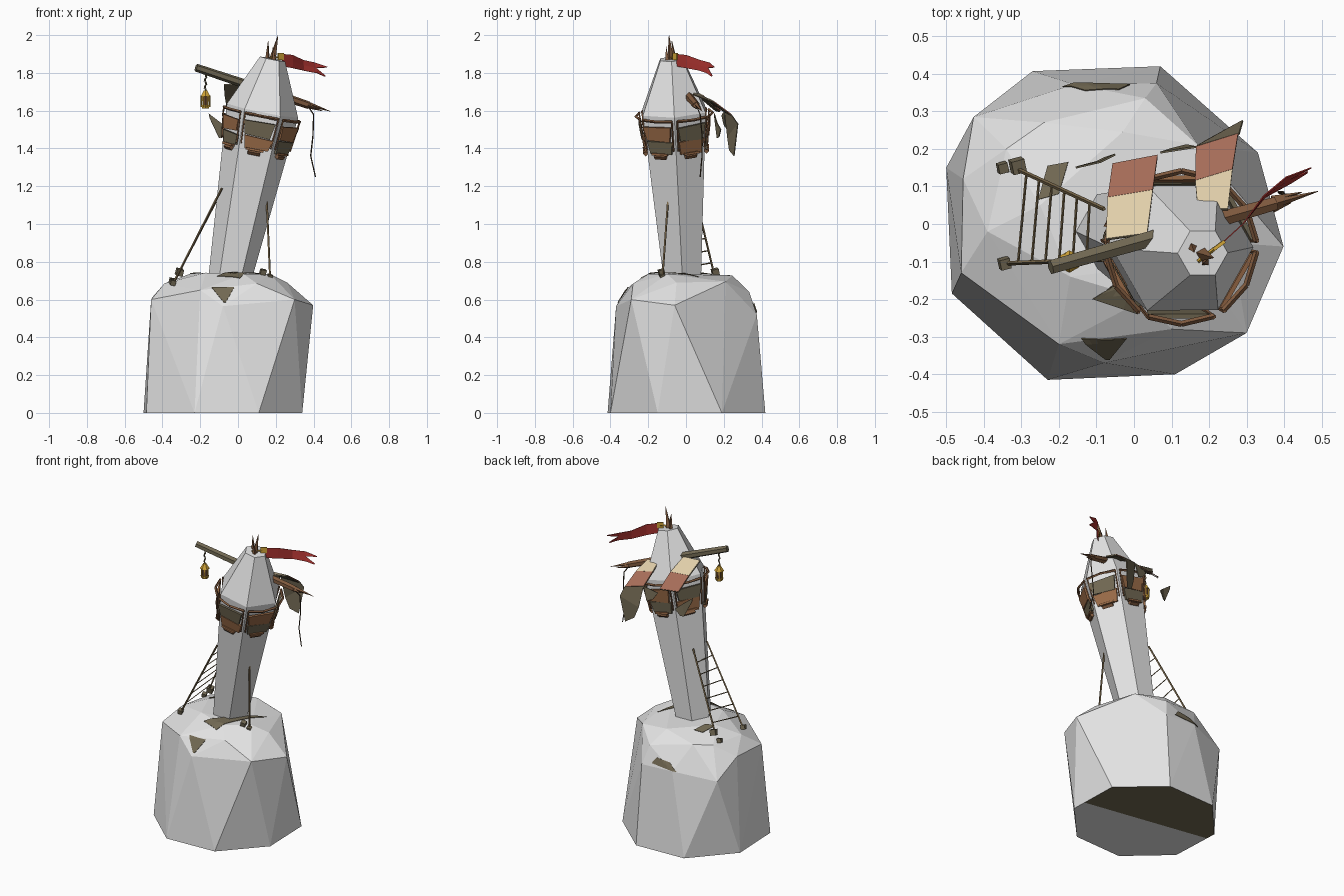
import bpy, bmesh, math, random
from mathutils import Vector, Matrix
from mathutils.bvhtree import BVHTree

random.seed(4)
if "Cube" in bpy.data.objects:
    bpy.data.objects.remove(bpy.data.objects["Cube"])


def material(name, r, g, b):
    m = bpy.data.materials.new(name)
    m.use_nodes = True
    m.diffuse_color = (r, g, b, 1)
    m.node_tree.nodes["Principled BSDF"].inputs["Base Color"].default_value = (r, g, b, 1)
    return m


STONE = material("pale stone", .78, .78, .78)
GREY = material("weathered wood", .17, .143, .088)
DARK = material("dark wood", .07, .045, .025)
BROWN = material("brown wood", .22, .105, .05)
PLANK = material("orange plank", .33, .15, .065)
CREAM = material("cream cloth", .75, .62, .40)
FADED = material("faded red cloth", .38, .15, .097)
RED = material("red flag", .4, .033, .029)
GOLD = material("gold", .65, .38, .04)
ROPE = material("rope brown", .21, .15, .075)


def finish(name, bm, mat, thick=0):
    bmesh.ops.recalc_face_normals(bm, faces=bm.faces)
    me = bpy.data.meshes.new(name)
    bm.to_mesh(me)
    bm.free()
    me.materials.append(mat)
    ob = bpy.data.objects.new(name, me)
    bpy.context.scene.collection.objects.link(ob)
    if thick:
        mod = ob.modifiers.new("thickness", 'SOLIDIFY')
        mod.thickness, mod.offset = thick, 0
    return ob


def sheet(name, rows, mat, thick=.005):
    """Strip of faces between successive rows of equal length."""
    bm = bmesh.new()
    grid = [[bm.verts.new(p) for p in row] for row in rows]
    for a, b in zip(grid, grid[1:]):
        for i in range(len(a) - 1):
            bm.faces.new((a[i], a[i + 1], b[i + 1], b[i]))
    return finish(name, bm, mat, thick)


def beam(name, a, b, r0, mat, r1=None, sides=4):
    """Tapered prism between two points."""
    a, b = Vector(a), Vector(b)
    d = b - a
    turn = d.to_track_quat('Z', 'Y').to_matrix().to_4x4()
    bm = bmesh.new()
    bmesh.ops.create_cone(bm, cap_ends=True, segments=sides, radius1=r0,
                          radius2=r0 if r1 is None else r1, depth=d.length,
                          matrix=Matrix.Translation((a + b) / 2) @ turn)
    return finish(name, bm, mat)


def block(name, c, size, mat):
    bm = bmesh.new()
    bmesh.ops.create_cube(bm, size=size, matrix=Matrix.Translation(c) @ Matrix.Rotation(.4, 4, (1, 1, 1)))
    return finish(name, bm, mat)


# Faceted rock: hull around a foot, a shoulder and a crown
foot = [(-.27, .407), (.07, .42), (.33, .19), (.34, -.15), (.11, -.4), (-.23, -.415), (-.485, -.185), (-.5, .15)]
shoulder = [(.398, -.06, .57), (.3, -.29, .6), (-.08, -.37, .565), (-.2, -.32, .65), (-.46, -.13, .6),
            (-.427, .285, .5), (-.455, .12, .61), (-.16, .372, .53), (.06, .375, .52), (.03, .335, .64)]
crown = [(-.39, -.02, .685), (-.34, .2, .685), (-.24, .27, .69), (-.25, .05, .738), (-.17, -.14, .742), (.03, -.2, .735),
         (.17, -.1, .735), (.26, -.05, .69), (.17, .21, .695), (-.03, .245, .728), (.1, -.28, .685)]
bm = bmesh.new()
for p in [(x, y, 0) for x, y in foot] + shoulder + crown:
    bm.verts.new(p)
bmesh.ops.convex_hull(bm, input=bm.verts[:])
bmesh.ops.delete(bm, geom=[v for v in bm.verts if not v.link_faces], context='VERTS')
bm.faces.ensure_lookup_table()
tree = BVHTree.FromBMesh(bm)
# Underside: dark on its back half
under = [f for f in bm.faces if all(v.co.z < .001 for v in f.verts)]
edges = {e for f in under for e in f.edges}
verts = {v for f in under for v in f.verts}
bmesh.ops.bisect_plane(bm, geom=under + list(edges) + list(verts), plane_co=(0, 0, 0), plane_no=(.17, 1, 0))
for f in bm.faces:
    c = f.calc_center_median()
    if all(v.co.z < .001 for v in f.verts) and c.y + .17 * c.x > 0:
        f.material_index = 1
finish("rock", bm, STONE).data.materials.append(GREY)


# Weathered boards draped on the rock
def patch(name, corners, heading, n=6):
    d = Vector(heading)
    a, b, c, e = [Vector(p) for p in corners]
    rows = []
    for i in range(n + 1):
        line = [a.lerp(b, i / n).lerp(e.lerp(c, i / n), j / n) for j in range(n + 1)]
        rows.append([tree.ray_cast(p - d * 2, d)[0] - d * .005 for p in line])
    sheet(name, rows, GREY, .003)


patch("front_patch", [(-.14, 0, .665), (-.02, 0, .665), (-.065, 0, .585), (-.075, 0, .585)], (0, 1, 0))
patch("crown_patch", [(-.11, -.2, 0), (-.055, -.165, 0), (.16, .07, 0), (.01, -.24, 0)], (0, 0, -1))
patch("back_patch", [(-.19, 0, .53), (-.01, 0, .545), (-.04, 0, .585), (-.13, 0, .575)], (0, -1, 0))
patch("side_patch", [(-.23, .155, 0), (-.175, .165, 0), (-.2, .08, 0), (-.255, .065, 0)], (0, 0, -1))

# Leaning hexagonal tower
AXIS = Vector((.2, -.05, 1)).normalized()
U = (Vector((1, 0, 0)) - AXIS * AXIS.x).normalized()
V = AXIS.cross(U)


def at(z, angle=0, r=0):
    c = Vector((-.04, -.02, .73)) + Vector((.195, -.05, 1)) * (z - .73)
    return c + r * (math.cos(angle) * U + math.sin(angle) * V)


def radius(z):
    return .115 + .077 * (z - .73) / .87


bm = bmesh.new()
rings = [[bm.verts.new(at(z, k * math.pi / 3, r)) for k in range(6)]
         for z, r in ((.65, .108), (1.6, .192), (1.873, .068))]
for a, b in zip(rings, rings[1:]):
    for k in range(6):
        bm.faces.new((a[k], a[(k + 1) % 6], b[(k + 1) % 6], b[k]))
bm.faces.new(rings[0][::-1])
bm.faces.new(rings[-1])
finish("tower", bm, STONE)


# Plank gallery, one bay on each tower side
def bay(k, t, z, out):
    r = radius(z) + out
    return at(z, k * math.pi / 3, r).lerp(at(z, (k + 1) * math.pi / 3, r), t)


for k in range(6):
    for z0, z1, out, mat in ((1.4, 1.468, .016, (PLANK, GREY)[k % 2]), (1.474, 1.545, .026, (GREY, PLANK)[k % 2])):
        s = random.uniform(-.04, .04)
        sheet("gallery_panel", [[bay(k, .17 + s, z0, out - .006), bay(k, .85 + s, z0 + s / 4, out - .006)],
                                [bay(k, .12 + s, z1, out), bay(k, .9 + s, z1 - s / 4, out)]], mat, .012)
    peak = bay(k, .5, 1.58, .045)
    for t in (.08, .92):
        beam("gallery_rail", bay(k, t, 1.58, .022), peak, .008, BROWN)
        beam("gallery_post", bay(k, t, 1.42, .015), bay(k, t, 1.585, .024), .005, BROWN)
    beam("gallery_bracket", bay(k, .3, 1.385, .012), bay(k, .66, 1.385, .012), .014, BROWN)
    sheet("gallery_ledge", [[bay(k, t, 1.4, -.01) for t in (.25, .72)],
                            [bay(k, t, 1.4, .028) for t in (.25, .72)]], PLANK, .012)

# Beam through the cap, splintered at its far end
b0, b1 = Vector((-.222, -.115, 1.828)), Vector((.49, .087, 1.59))
beam("beam_left", b0, b0.lerp(b1, .5), .021, GREY, .025, 6)
beam("beam_right", b0.lerp(b1, .5), b0.lerp(b1, .84), .025, BROWN, .02, 6)
for dy, dz, end in ((0, .006, 1), (.01, -.006, .94), (-.01, -.003, .9)):
    shift = Vector((0, dy, dz))
    beam("beam_splinter", b0.lerp(b1, .83) + shift, b0.lerp(b1, end) + shift, .013, BROWN, .001)

# Hanging lantern
lx, ly = -.172, -.1
for i in range(5):
    z = 1.792 - i * .019
    beam("lantern_chain", (lx, ly, z), (lx + .005 * (-1) ** i, ly, z - .019), .005, GREY)
for z0, z1, r0, r1, mat in ((1.675, 1.708, .03, .01, GOLD), (1.63, 1.675, .019, .021, BROWN),
                            (1.612, 1.63, .02, .026, GOLD)):
    beam("lantern_part", (lx, ly, z0), (lx, ly, z1), r0, mat, r1, 6)
for k in range(6):
    c, s = math.cos(k * math.pi / 3) * .022, math.sin(k * math.pi / 3) * .022
    beam("lantern_bar", (lx + c, ly + s, 1.62), (lx + c, ly + s, 1.68), .004, GOLD)

# Loose rope
rope = [(.37, .055, 1.625), (.4, .075, 1.58), (.397, .085, 1.47), (.385, .085, 1.36), (.41, .075, 1.25)]
for a, b in zip(rope, rope[1:]):
    beam("rope", a, b, .0035, DARK)

# Splintered spikes and the flag arm on the summit
for base, tip, r in (((.155, -.06, 1.86), (.16, -.075, 1.97), .014), ((.18, -.08, 1.86), (.212, -.09, 2), .02),
                     ((.19, -.1, 1.86), (.185, -.105, 1.94), .014)):
    beam("summit_spike", base, tip, r, BROWN, .001)
beam("flag_arm", (.17, -.1, 1.88), (.235, -.05, 1.885), .005, GOLD)
sheet("flag_clasp", [[(.212, -.068, 1.905), (.242, -.046, 1.905)], [(.212, -.068, 1.868), (.242, -.046, 1.868)]],
      GOLD, .009)

# Swallow-tailed flag, twisting towards its tip
path = [(.235, -.05, 1.9, 1.835, 0), (.29, .0, 1.895, 1.825, 0), (.345, .075, 1.868, 1.812, .004),
        (.405, .125, 1.855, 1.798, .015)]
rows = [[(x, y, top), (x + w / 2, y - w / 2, (top + low) / 2), (x + w, y - w, low)] for x, y, top, low, w in path]
sheet("flag", rows, RED, .003)
end = rows[-1]
sheet("flag_tail_upper", [[end[0], end[1]], [(.472, .15, 1.832), (.47, .148, 1.828)]], RED, .003)
sheet("flag_tail_lower", [[end[1], end[2]], [(.463, .14, 1.785), (.46, .135, 1.78)]], RED, .003)

# Torn awning strips hanging over the back, with a weathered lining
left = [[(-.075, -.04, 1.74), (.035, -.025, 1.74)], [(-.07, .07, 1.68), (.05, .09, 1.68)],
        [(-.057, .16, 1.605), (.063, .183, 1.6)]]
right = [[(.17, .04, 1.7), (.25, .04, 1.69)], [(.163, .115, 1.66), (.262, .145, 1.65)],
         [(.165, .205, 1.6), (.277, .24, 1.58)]]
for strip in (left, right):
    sheet("awning_cream", strip[:2], CREAM)
    sheet("awning_red", strip[1:], FADED)
    sheet("awning_lining", [[(x, y - .003, z - .006) for x, y, z in row] for row in strip], GREY, .004)
sheet("awning_hem_outer", [[(.165, .205, 1.6), (.28, .24, 1.58)], [(.19, .22, 1.46), (.29, .275, 1.53)],
                           [(.215, .23, 1.39), (.265, .255, 1.36)]], GREY)
sheet("awning_hem_inner", [[(.07, .19, 1.575), (.165, .205, 1.6)], [(.1, .2, 1.53), (.14, .21, 1.51)]], GREY)
sheet("awning_scrap", [[(-.155, .15, 1.585), (-.15, .152, 1.56)], [(-.09, .165, 1.535), (-.1, .165, 1.455)],
                       [(-.05, .185, 1.5), (-.08, .175, 1.46)]], GREY)

# Rope ladder up the right side
rail_a = Vector((-.345, -.105, .68)), Vector((-.085, -.095, 1.19))
rail_b = Vector((-.32, .15, .73)), Vector((-.08, .04, 1.19))
for a, b in (rail_a, rail_b):
    beam("ladder_rail", a, b, .006, ROPE)
for i in range(6):
    t = .14 + i * .14
    beam("ladder_rung", rail_a[0].lerp(rail_a[1], t), rail_b[0].lerp(rail_b[1], t), .0035, ROPE)

# Lone stay and the anchor blocks
beam("stay", (.17, -.125, .71), (.152, -.095, 1.13), .006, ROPE)
for c, size in (((-.345, -.105, .69), .028), ((-.31, .155, .745), .036), ((-.35, .15, .7), .026),
                ((.132, -.13, .745), .03), ((.168, -.125, .72), .026)):
    block("anchor_block", c, size, GREY)
